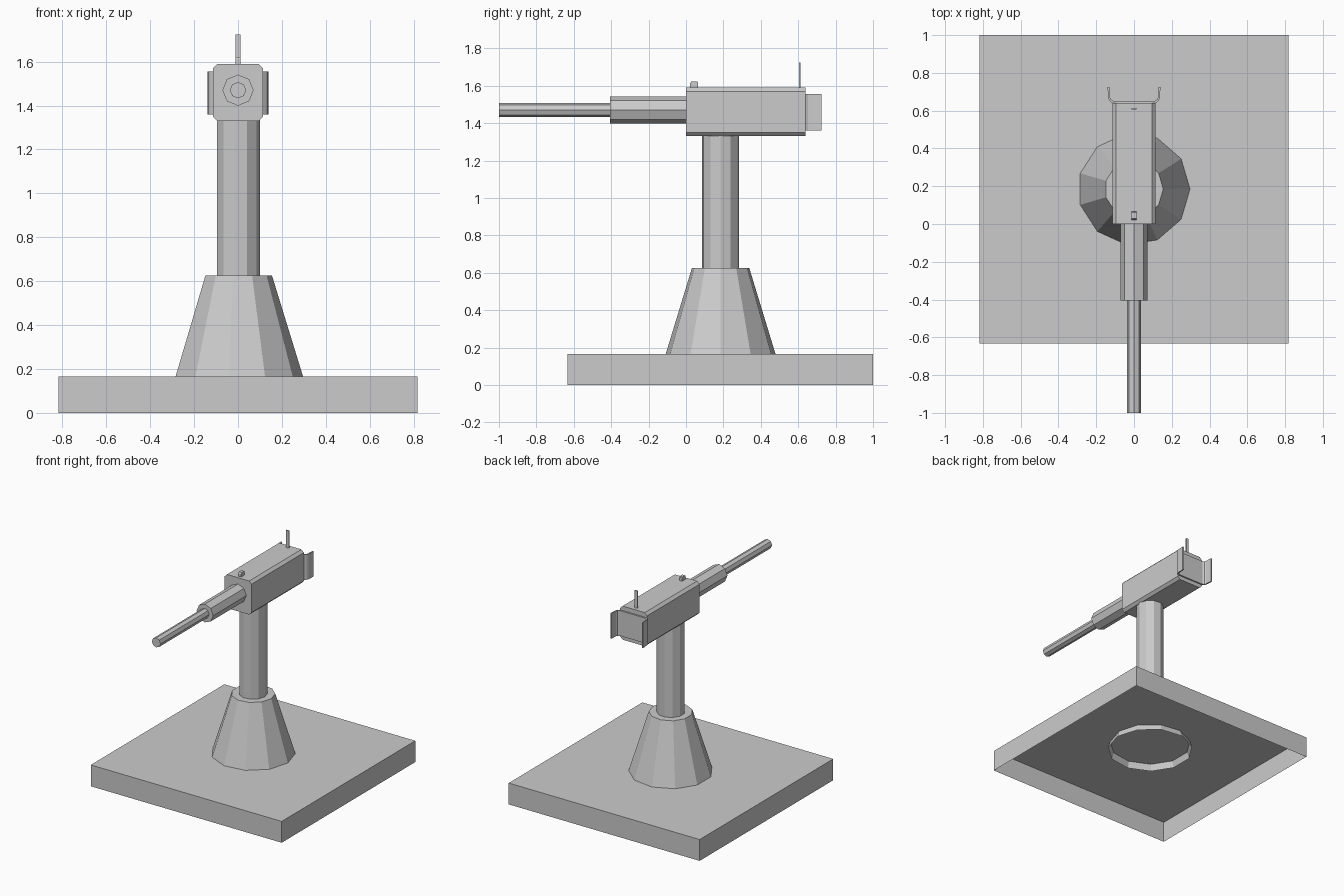
import bpy, bmesh
from math import cos, sin, pi

if "Cube" in bpy.data.objects:
    bpy.data.objects.remove(bpy.data.objects["Cube"])


def make(name, verts, faces):
    me = bpy.data.meshes.new(name)
    me.from_pydata(verts, [], faces)
    bm = bmesh.new()
    bm.from_mesh(me)
    bmesh.ops.recalc_face_normals(bm, faces=bm.faces)
    bm.to_mesh(me)
    bm.free()
    ob = bpy.data.objects.new(name, me)
    bpy.context.collection.objects.link(ob)
    return ob


def loft(name, ring_a, ring_b, cap_a=True, cap_b=True):
    """Join two matching outlines with side faces and optional end caps."""
    n = len(ring_a)
    faces = [(i, (i + 1) % n, n + (i + 1) % n, n + i) for i in range(n)]
    if cap_a:
        faces.append(tuple(range(n))[::-1])
    if cap_b:
        faces.append(tuple(range(n, 2 * n)))
    return make(name, list(ring_a) + list(ring_b), faces)


def ring(n, r):
    return [(r * cos(2 * pi * i / n), r * sin(2 * pi * i / n)) for i in range(n)]


def flat(pts, z, cy=0.0):          # outline lying level at height z
    return [(x, y + cy, z) for x, y in pts]


def upright(pts, y, cz=0.0):       # outline facing the front at depth y
    return [(x, y, z + cz) for x, z in pts]


def rect(x0, x1, y0, y1):
    return [(x0, y0), (x1, y0), (x1, y1), (x0, y1)]


# Base plate, hollow underneath
base = rect(-0.817, 0.817, -0.633, 1.0)
loft("base_plate", flat(base, 0), flat(base, 0.165), cap_a=False)

# Pedestal: tapered foot poking through the plate, and column
CY = 0.185
loft("pedestal_foot", flat(ring(11, 0.312), 0.115, CY),
     flat(ring(11, 0.155), 0.625, CY), cap_a=False)
loft("pedestal_column", flat(ring(11, 0.1), 0.6, CY), flat(ring(11, 0.1), 1.335, CY))

# Housing with chamfered long edges
w, h, c = 0.115, 0.13, 0.02
body = [(w, h - c), (w - c, h), (c - w, h), (-w, h - c),
        (-w, c - h), (c - w, -h), (w - c, -h), (w, c - h)]
loft("housing", upright(body, 0, 1.46), upright(body, 0.64, 1.46))

# Barrel in two eight-sided steps
for name, r, y0, y1 in (("barrel_sleeve", 0.071, -0.405, 0.0),
                        ("barrel", 0.037, -1.0, -0.405)):
    loft(name, upright(ring(8, r), y0, 1.47), upright(ring(8, r), y1, 1.47))

# Sights on the housing
nub = [(0.022, 1.585), (0.022, 1.612), (0.028, 1.622), (0.06, 1.622),
       (0.065, 1.616), (0.065, 1.585)]
loft("front_sight", [(-0.012, y, z) for y, z in nub], [(0.012, y, z) for y, z in nub])
post = rect(-0.012, 0.012, 0.605, 0.613)
loft("rear_sight", flat(post, 1.585), flat(post, 1.724))

# Rear bracket: bent sheet with flared side flanges
outer = [(0.14, 0.725), (0.137, 0.668), (0.13, 0.652), (0.115, 0.64)]
inner = [(0.13, 0.725), (0.128, 0.672), (0.123, 0.66), (0.11, 0.652)]
half = outer + inner[::-1]
mirror = lambda p: [(-x, y) for x, y in p]
outline = outer + mirror(outer)[::-1] + mirror(inner) + inner[::-1]
loft("rear_bracket", flat(outline, 1.36), flat(outline, 1.555))
